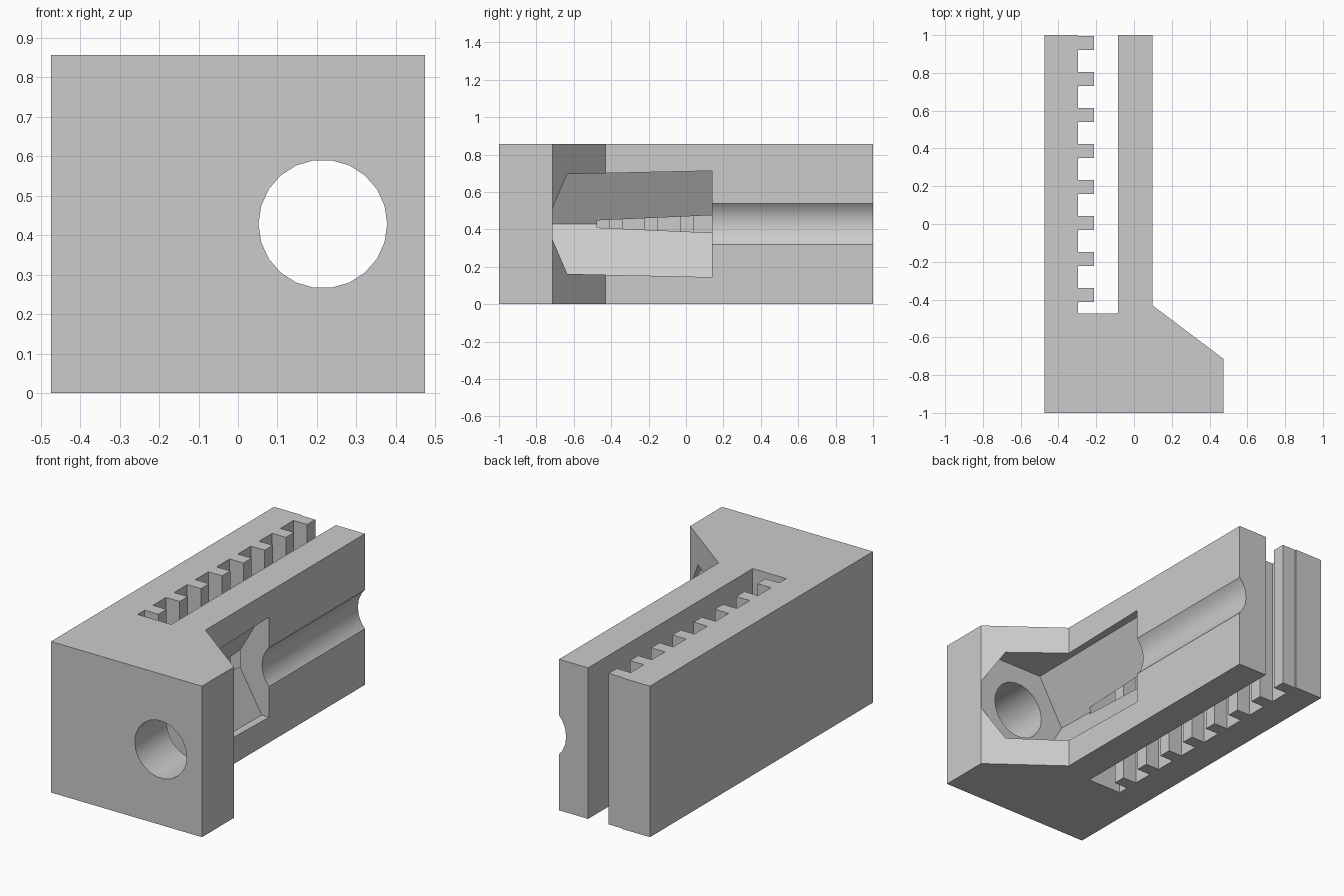
import bpy, bmesh, math
from mathutils import Matrix

if "Cube" in bpy.data.objects:
    bpy.data.objects.remove(bpy.data.objects["Cube"])

HEIGHT = 0.857
BORE_X, BORE_Z = 0.215, HEIGHT / 2

grey = bpy.data.materials.new("light grey")
grey.use_nodes = True
colour = (0.6, 0.6, 0.6, 1)
grey.diffuse_color = colour
grey.node_tree.nodes["Principled BSDF"].inputs["Base Color"].default_value = colour


def make_object(name, bm):
    bmesh.ops.recalc_face_normals(bm, faces=bm.faces)
    mesh = bpy.data.meshes.new(name)
    bm.to_mesh(mesh)
    bm.free()
    mesh.materials.append(grey)
    obj = bpy.data.objects.new(name, mesh)
    bpy.context.collection.objects.link(obj)
    return obj


def prism_along_y(name, sides, y0, y1, r0, r1):
    """Prism or taper on the bore axis, with a corner pointing to +x."""
    bm = bmesh.new()
    rings = []
    for y, r in ((y0, r0), (y1, r1)):
        angles = [2 * math.pi * i / sides for i in range(sides)]
        rings.append([bm.verts.new((BORE_X + r * math.cos(a), y, BORE_Z + r * math.sin(a)))
                      for a in angles])
    for ring in rings:
        bm.faces.new(ring)
    for i in range(sides):
        j = (i + 1) % sides
        bm.faces.new((rings[0][i], rings[0][j], rings[1][j], rings[1][i]))
    return make_object(name, bm)


# Body outline: flanged head, two arms and a toothed belt slot
outline = [(-0.474, 1), (-0.474, -1), (0.474, -1), (0.474, -0.714),
           (0.097, -0.43), (0.097, 1), (-0.086, 1), (-0.086, -0.475), (-0.297, -0.475)]
for i in range(8):
    y = -0.412 + 0.2003 * 0.95 * i + 0.0002 * i
    outline += [(-0.297, y), (-0.211, y), (-0.211, y + 0.073), (-0.297, y + 0.073)]
outline.append((-0.297, 1))

bm = bmesh.new()
base = bm.faces.new([bm.verts.new((x, y, 0)) for x, y in outline])
top = bmesh.ops.extrude_face_region(bm, geom=[base])
bmesh.ops.translate(bm, vec=(0, 0, HEIGHT),
                    verts=[v for v in top["geom"] if isinstance(v, bmesh.types.BMVert)])
body = make_object("belt_clamp_body", bm)

# Cutters: round bolt bore and tapered hexagonal nut pocket
cutters = [prism_along_y("bolt_bore_cutter", 22, -1.1, 1.1, 0.163, 0.163),
           prism_along_y("nut_pocket_cutter", 6, -0.7135, 0.14, 0.306, 0.328)]
for cutter in cutters:
    cut = body.modifiers.new(cutter.name, "BOOLEAN")
    cut.operation = "DIFFERENCE"
    cut.solver = "EXACT"
    cut.object = cutter

# Apply the cuts, then smooth only the bore
bpy.ops.object.select_all(action="DESELECT")
bpy.context.view_layer.objects.active = body
body.select_set(True)
for cutter in cutters:
    bpy.ops.object.modifier_apply(modifier=cutter.name)
for cutter in cutters:
    bpy.data.objects.remove(cutter)
bpy.ops.object.shade_smooth_by_angle(angle=math.radians(25))
